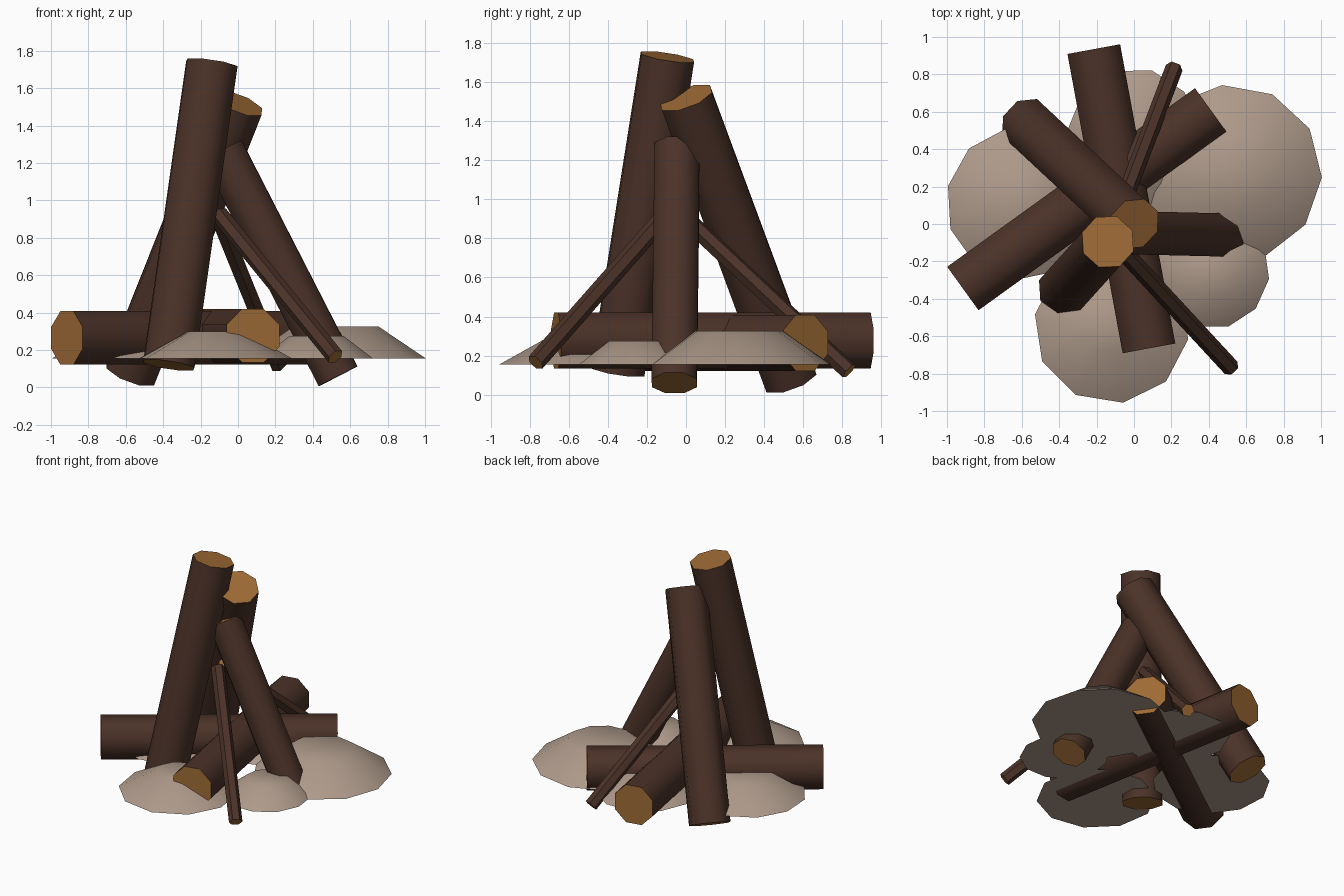
import bpy, bmesh, math
from mathutils import Vector, Matrix

if "Cube" in bpy.data.objects:
    bpy.data.objects.remove(bpy.data.objects["Cube"])


def material(name, rgb):
    m = bpy.data.materials.new(name)
    m.diffuse_color = (*rgb, 1)
    m.use_nodes = True
    m.node_tree.nodes["Principled BSDF"].inputs["Base Color"].default_value = m.diffuse_color
    return m


BARK = material("dark bark", (0.07, 0.032, 0.021))
CUT = material("cut wood", (0.34, 0.145, 0.036))
STONE = material("grey stone", (0.42, 0.32, 0.255))


def finish(bm, name, mats, angle):
    bmesh.ops.recalc_face_normals(bm, faces=bm.faces)
    me = bpy.data.meshes.new(name)
    bm.to_mesh(me)
    bm.free()
    for m in mats:
        me.materials.append(m)
    ob = bpy.data.objects.new(name, me)
    bpy.context.collection.objects.link(ob)
    bpy.ops.object.select_all(action='DESELECT')
    ob.select_set(True)
    bpy.context.view_layer.objects.active = ob
    bpy.ops.object.shade_smooth_by_angle(angle=math.radians(angle))


def log(name, a, b, r, sides=8):
    """Bark cylinder from a to b with cut-wood end faces."""
    a, b = Vector(a), Vector(b)
    axis = b - a
    bm = bmesh.new()
    bmesh.ops.create_cone(bm, cap_ends=True, segments=sides, radius1=r, radius2=r,
                          depth=axis.length)
    for f in bm.faces:
        f.material_index = 1 if abs(f.normal.z) > 0.9 else 0
    bm.transform(Matrix.Translation((a + b) / 2)
                 @ axis.to_track_quat('Z', 'Y').to_matrix().to_4x4()
                 @ Matrix.Rotation(math.pi / sides, 4, 'Z'))
    finish(bm, name, (BARK, CUT), 50)


def stone(name, x, y, rx, ry, top, ratio, turn=0.0, sides=11):
    """Flat-topped low dome with a closed base."""
    base = 0.155
    bm = bmesh.new()
    bmesh.ops.create_cone(bm, cap_ends=True, segments=sides, radius1=1, radius2=ratio, depth=1)
    bm.transform(Matrix.Translation((x, y, (base + top) / 2))
                 @ Matrix.Diagonal((rx, ry, top - base, 1))
                 @ Matrix.Rotation(turn, 4, 'Z'))
    finish(bm, name, (STONE,), 50)


# logs lying crossed on the stones
log("lying_log_left_right", (-0.915, -0.345, 0.265), (0.41, 0.61, 0.265), 0.155)
log("lying_log_front_back", (0.08, -0.665, 0.277), (-0.215, 0.935, 0.277), 0.155)

# logs leaning together
log("leaning_log_tall", (-0.37, -0.35, 0.12), (-0.14, -0.095, 1.73), 0.147)
log("leaning_log_back", (-0.575, 0.535, 0.075), (0.0, 0.0, 1.52), 0.147)
log("leaning_log_right", (0.535, -0.06, 0.06), (-0.085, -0.045, 1.27), 0.125)

# thin kindling sticks
log("stick_front", (0.52, -0.77, 0.165), (-0.1, -0.1, 0.925), 0.047, 6)
log("stick_back", (0.215, 0.835, 0.12), (-0.11, -0.02, 0.92), 0.047, 6)

# ring of flat stones
stone("stone_front", -0.12, -0.55, 0.415, 0.41, 0.30, 0.36, 0.15, 10)
stone("stone_right_big", 0.52, 0.27, 0.485, 0.475, 0.325, 0.48, 0.1)
stone("stone_right_small", 0.42, -0.25, 0.305, 0.31, 0.275, 0.48, 0.0)
stone("stone_back", 0.0, 0.45, 0.36, 0.385, 0.29, 0.42, 0.3)
stone("stone_left", -0.6, 0.11, 0.405, 0.41, 0.29, 0.42, 0.2)
